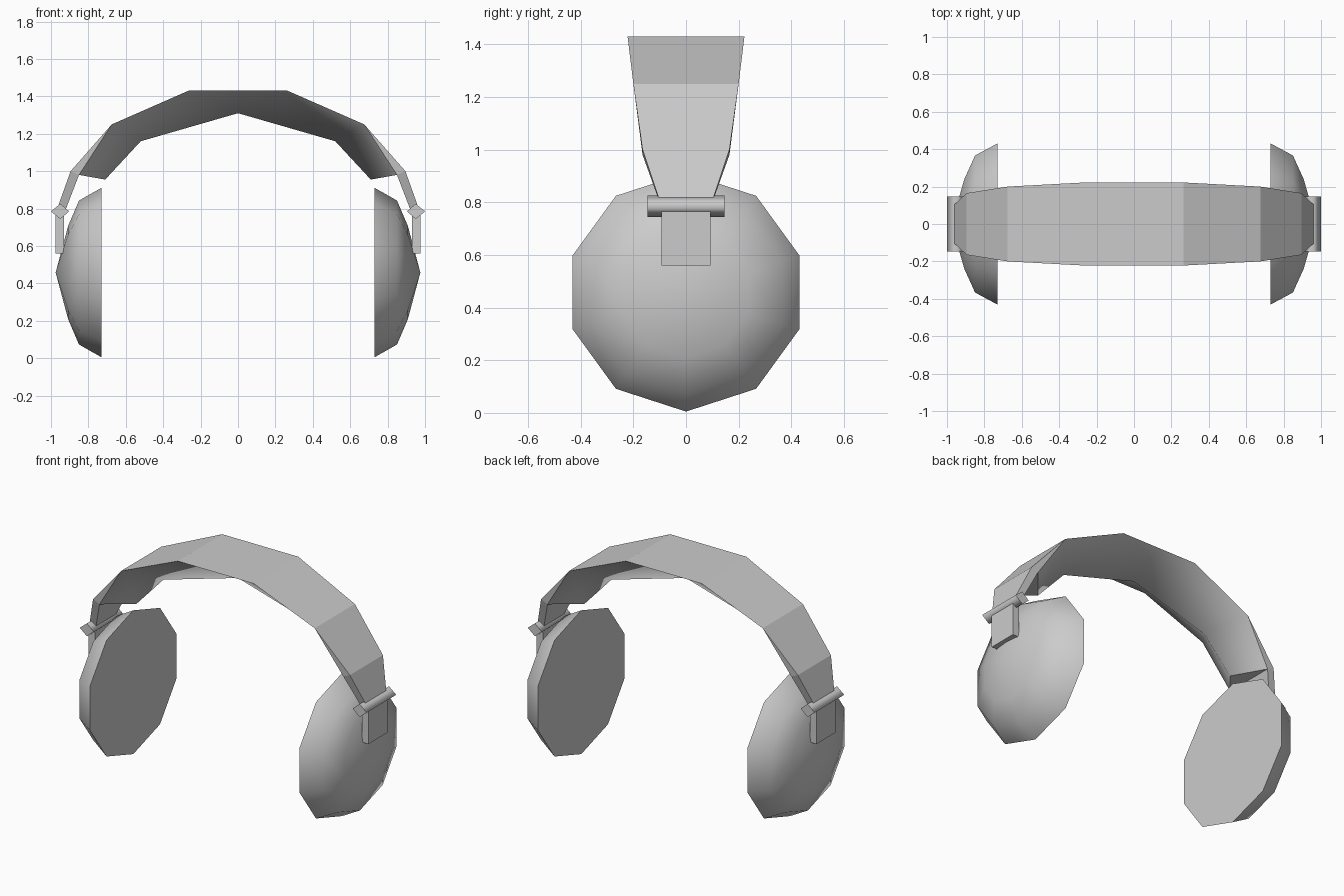
import bpy, bmesh, math
from mathutils import Vector

if "Cube" in bpy.data.objects:
    bpy.data.objects.remove(bpy.data.objects["Cube"])


def make(name, verts, faces, flat=()):
    """Build one half as a mesh, smooth except faces listed in flat, mirrored in x."""
    me = bpy.data.meshes.new(name)
    bm = bmesh.new()
    vs = [bm.verts.new(v) for v in verts]
    for i, f in enumerate(faces):
        face = bm.faces.new([vs[k] for k in f])
        face.smooth = i not in flat
    bmesh.ops.recalc_face_normals(bm, faces=bm.faces)
    # outward check: the face furthest out in x + z must point outward
    far = max(bm.faces, key=lambda f: f.calc_center_median().x + f.calc_center_median().z)
    if far.normal.dot(Vector((1, 0, 1))) < 0:
        bmesh.ops.reverse_faces(bm, faces=bm.faces)
    bm.to_mesh(me)
    bm.free()
    ob = bpy.data.objects.new(name, me)
    bpy.context.collection.objects.link(ob)
    m = ob.modifiers.new("mirror", 'MIRROR')
    m.use_axis[0] = True
    m.merge_threshold = 0.0005
    return ob


# headband: flat outer strip, V-shaped padded underside, tapering side straps
outer = [(0, 1.43, .222), (.265, 1.43, .222), (.675, 1.25, .2),
         (.895, 1.0, .165), (.97, .79, .095)]
verts = []
for x, z, w in outer:
    verts += [(x, -w, z), (x, w, z)]                       # 0-9
verts += [(0, 0, 1.31), (.52, 0, 1.16), (.71, 0, .955)]    # ridge 10-12
verts += [(.85, -.165, .98), (.85, .165, .98),             # strap inside 13-16
          (.925, -.095, .785), (.925, .095, .785)]
faces = [(2 * i, 2 * i + 1, 2 * i + 3, 2 * i + 2) for i in range(4)]
faces += [(13, 14, 16, 15), (8, 9, 16, 15), (12, 13, 14)]
for s in (0, 1):
    faces += [(4 + s, 6 + s, 13 + s), (6 + s, 8 + s, 15 + s, 13 + s)]
flat = set(range(len(faces)))
for s in (0, 1):
    faces += [(s, 2 + s, 10), (2 + s, 4 + s, 11, 10), (4 + s, 13 + s, 12, 11)]
make("headband", verts, faces, flat)

# ear cups: ten-sided faceted domes with a flat inner face
N = 10
rings = [(.73, .453), (.85, .385), (.908, .25)]
verts = []
for x, r in rings:
    for i in range(N):
        a = -math.pi / 2 + 2 * math.pi * i / N
        verts.append((x, r * math.cos(a), .458 + r * math.sin(a)))
verts.append((.975, 0, .458))
faces = [tuple(range(N))]
for k in range(len(rings) - 1):
    for i in range(N):
        j = (i + 1) % N
        faces.append((k * N + i, k * N + j, (k + 1) * N + j, (k + 1) * N + i))
top = (len(rings) - 1) * N
faces += [(top + i, top + (i + 1) % N, len(verts) - 1) for i in range(N)]
make("ear_cup", verts, faces, {0})


def prism(name, section, w, smooth=False):
    """Extrude an x-z section across y from -w to w."""
    n = len(section)
    v = [(x, y, z) for y in (-w, w) for x, z in section]
    f = [tuple(range(n)), tuple(range(n, 2 * n))]
    f += [(i, (i + 1) % n, n + (i + 1) % n, n + i) for i in range(n)]
    make(name, v, f, {0, 1} if smooth else set(range(len(f))))


# hinge bars and hanging plates
prism("hinge_bar", [(.903, .785), (.95, .744), (1.0, .785), (.95, .826)], .147, True)
prism("hinge_plate", [(.93, .56), (.975, .56), (.975, .79), (.93, .79)], .094)
